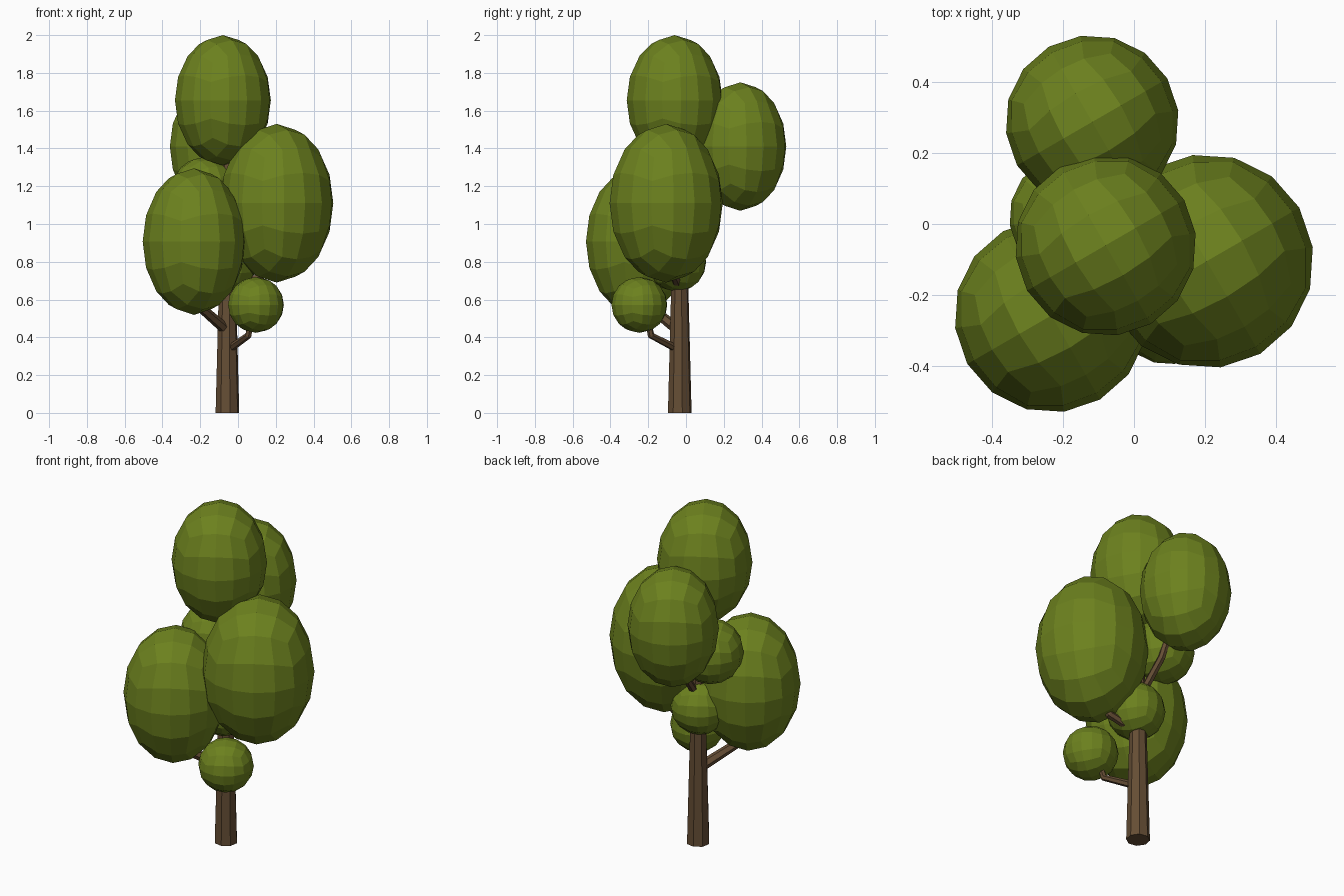
import bpy, bmesh, math
from mathutils import Vector

if "Cube" in bpy.data.objects:
    bpy.data.objects.remove(bpy.data.objects["Cube"])


def material(name, color):
    m = bpy.data.materials.new(name)
    m.diffuse_color = (*color, 1)
    m.use_nodes = True
    m.node_tree.nodes["Principled BSDF"].inputs["Base Color"].default_value = m.diffuse_color
    return m


LEAF = material("leaf_green", (0.15, 0.22, 0.013))
BARK = material("bark_brown", (0.13, 0.075, 0.035))


def add_object(name, data, mat):
    data.materials.append(mat)
    obj = bpy.data.objects.new(name, data)
    bpy.context.collection.objects.link(obj)
    return obj


def foliage(name, center, radii):
    """Quad sphere with 4 x 4 faces per cube side, stretched to the radii."""
    bm = bmesh.new()
    bmesh.ops.create_cube(bm, size=2)
    bmesh.ops.subdivide_edges(bm, edges=bm.edges[:], cuts=3, use_grid_fill=True)
    for v in bm.verts:
        v.co = Vector([math.tan(c * math.pi / 4) for c in v.co]).normalized()
    mesh = bpy.data.meshes.new(name)
    bm.to_mesh(mesh)
    bm.free()
    obj = add_object(name, mesh, LEAF)
    obj.location, obj.scale = center, radii
    obj.rotation_euler.z = math.radians(30)


def branch(name, points, radius):
    """Bent six-sided tube, tapering slightly toward its tip."""
    curve = bpy.data.curves.new(name, 'CURVE')
    curve.dimensions = '3D'
    curve.bevel_depth = radius
    curve.bevel_resolution = 1
    curve.use_fill_caps = True
    spline = curve.splines.new('POLY')
    spline.points.add(len(points) - 1)
    spline.use_smooth = False
    for i, (sp, p) in enumerate(zip(spline.points, points)):
        sp.co = (*p, 1)
        sp.radius = 1 - 0.12 * i
    add_object(name, curve, BARK)


# Tapered eight-sided trunk, running up inside the crown
bm = bmesh.new()
bmesh.ops.create_cone(bm, cap_ends=True, segments=8, radius1=0.064, radius2=0.027, depth=1.4)
bmesh.ops.translate(bm, verts=bm.verts, vec=(0, 0, 0.7))
trunk_mesh = bpy.data.meshes.new("trunk")
bm.to_mesh(trunk_mesh)
bm.free()
trunk = add_object("trunk", trunk_mesh, BARK)
trunk.location = (-0.056, -0.033, 0)
trunk.rotation_euler.z = math.radians(12)

# Branches from the trunk into the leaf clumps
branch("left_branch", [(-0.05, -0.03, 0.43), (-0.2, -0.19, 0.56), (-0.22, -0.24, 0.75)], 0.03)
branch("low_front_branch", [(-0.05, -0.04, 0.335), (0.055, -0.185, 0.41), (0.075, -0.21, 0.53)], 0.021)
branch("right_branch", [(-0.05, -0.04, 0.67), (0.12, -0.06, 0.72), (0.19, -0.1, 0.9)], 0.025)
branch("back_branch", [(-0.055, -0.03, 0.86), (-0.08, 0.135, 1.06), (-0.1, 0.2, 1.25)], 0.023)

# Leaf clumps
foliage("top_foliage", (-0.08, -0.06, 1.655), (0.256, 0.256, 0.345))
foliage("right_foliage", (0.205, -0.105, 1.11), (0.302, 0.302, 0.42))
foliage("left_foliage", (-0.233, -0.258, 0.907), (0.274, 0.274, 0.388))
foliage("back_foliage", (-0.118, 0.288, 1.41), (0.245, 0.245, 0.34))
foliage("low_front_foliage", (0.095, -0.247, 0.572), (0.149, 0.149, 0.148))
foliage("trunk_foliage", (-0.055, -0.05, 0.8), (0.158, 0.158, 0.158))
foliage("inner_left_foliage", (-0.174, 0.02, 1.178), (0.178, 0.178, 0.178))
